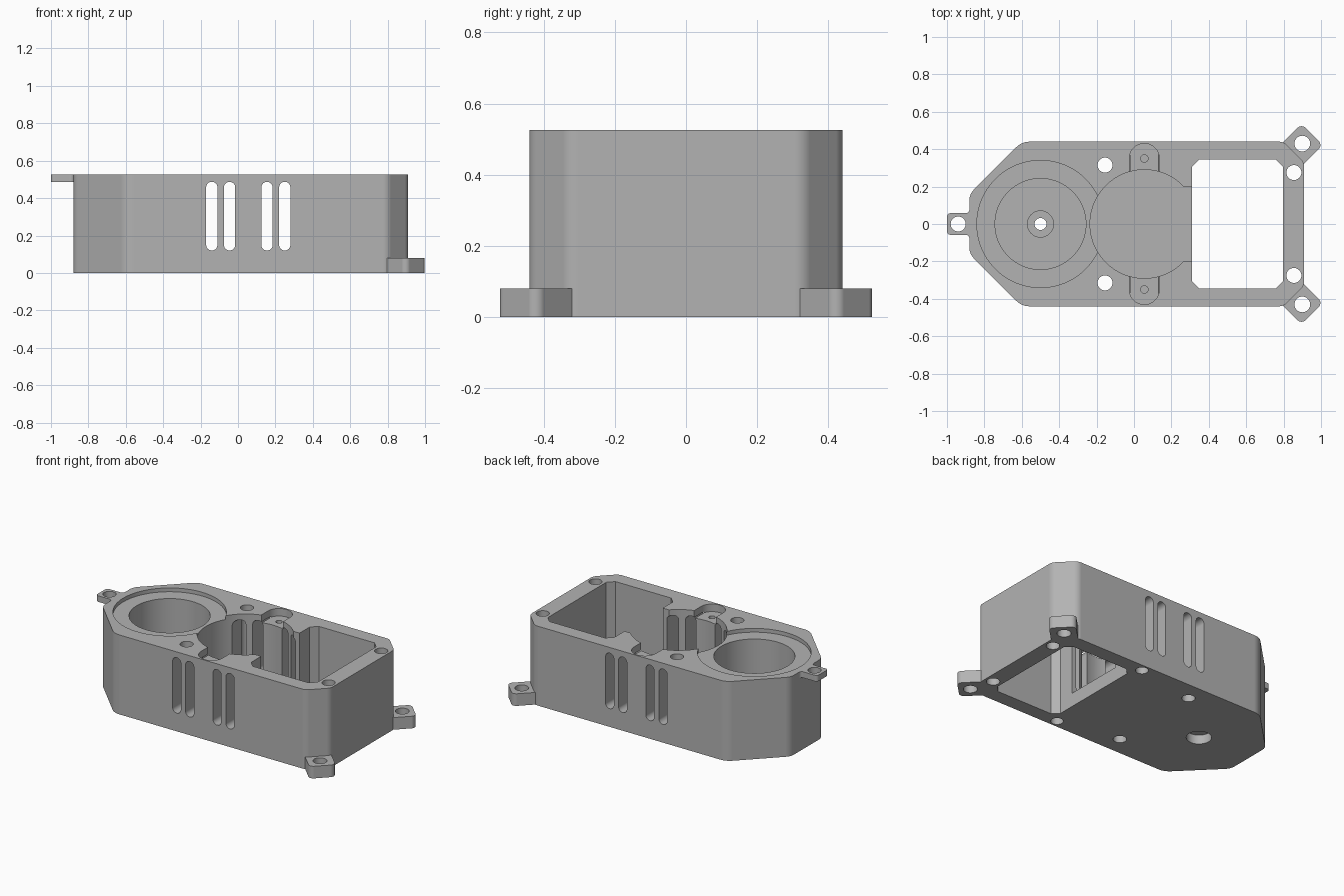
import bpy, bmesh, math
from mathutils import Vector

cube = bpy.data.objects.get("Cube")
if cube:
    bpy.data.objects.remove(cube, do_unlink=True)

HEIGHT = 0.525
TOP = 0.7      # cutters that open upwards end here
UNDER = -0.1   # cutters that open downwards start here

grey = bpy.data.materials.new("mid_grey")
grey.use_nodes = True
colour = (0.45, 0.45, 0.45, 1)
grey.diffuse_color = colour
grey.node_tree.nodes["Principled BSDF"].inputs["Base Color"].default_value = colour


def rounded(corners, steps=8):
    """Round each (x, y, radius) corner of a closed outline."""
    out = []
    for i, (x, y, r) in enumerate(corners):
        p = Vector((x, y))
        if r == 0:
            out.append(p)
            continue
        a = (Vector(corners[i - 1][:2]) - p).normalized()
        b = (Vector(corners[(i + 1) % len(corners)][:2]) - p).normalized()
        half = a.angle(b) / 2
        centre = p + (a + b).normalized() * (r / math.sin(half))
        start = p + a * (r / math.tan(half)) - centre
        end = p + b * (r / math.tan(half)) - centre
        for s in range(steps + 1):
            v = start.lerp(end, s / steps)
            out.append(centre + v.normalized() * r)
    return out


def prism(name, outline, low, high, upright=True):
    """Extrude an outline along z, or along y when not upright."""
    bm = bmesh.new()
    place = (lambda p, h: (p[0], p[1], h)) if upright else (lambda p, h: (p[0], h, p[1]))
    bottom = [bm.verts.new(place(p, low)) for p in outline]
    top = [bm.verts.new(place(p, high)) for p in outline]
    n = len(outline)
    bm.faces.new(bottom)
    bm.faces.new(top)
    for i in range(n):
        j = (i + 1) % n
        bm.faces.new((bottom[i], bottom[j], top[j], top[i]))
    bmesh.ops.recalc_face_normals(bm, faces=bm.faces)
    mesh = bpy.data.meshes.new(name)
    bm.to_mesh(mesh)
    bm.free()
    mesh.materials.append(grey)
    obj = bpy.data.objects.new(name, mesh)
    bpy.context.collection.objects.link(obj)
    return obj


def cylinder(name, x, y, r, low, high, sides=64):
    ring = [(x + r * math.cos(math.tau * i / sides), y + r * math.sin(math.tau * i / sides))
            for i in range(sides)]
    return prism(name, ring, low, high)


def mirrored(half):
    """Complete a symmetric outline from its +y half."""
    return half + [(x, -y, r) for x, y, r in reversed(half)]


def combine(base, parts, operation):
    """Apply one boolean per part, then drop the parts."""
    for part in parts:
        part.hide_render = True
        mod = base.modifiers.new(part.name, 'BOOLEAN')
        mod.operation = operation
        mod.solver = 'EXACT'
        mod.object = part
    graph = bpy.context.evaluated_depsgraph_get()
    mesh = bpy.data.meshes.new_from_object(base.evaluated_get(graph))
    base.modifiers.clear()
    base.data = mesh
    for part in parts:
        bpy.data.objects.remove(part, do_unlink=True)


# Main block with chamfered ends
housing = prism("housing", rounded(mirrored([
    (-0.88, 0.16, 0.08), (-0.6, 0.44, 0.1), (0.8, 0.44, 0.06), (0.91, 0.33, 0.06)])),
    0, HEIGHT)

# Mounting tab at the narrow end
additions = [prism("end_tab", rounded(mirrored([
    (-0.86, 0.085, 0), (-0.88, 0.085, 0), (-0.88, 0.058, 0.02), (-1, 0.058, 0.02)])),
    0.485, HEIGHT)]

# Diagonal mounting ears at the wide end
for side in (1, -1):
    ear = [((u + t) / math.sqrt(2), side * (u - t) / math.sqrt(2), r)
           for u, t, r in ((0.85, 0.255, 0), (1.012, 0.255, 0.03),
                           (1.012, 0.415, 0.03), (0.85, 0.415, 0))]
    additions.append(prism("ear", rounded(ear), 0, 0.08))
combine(housing, additions, 'UNION')

# Large bore, its rebate and the shaft hole
cuts = [
    cylinder("rebate", -0.5, 0, 0.34, 0.5, TOP, 96),
    cylinder("bore", -0.5, 0, 0.243, 0.14, TOP, 96),
    cylinder("bore_seat", -0.5, 0, 0.07, 0.11, TOP),
    cylinder("shaft_hole", -0.5, 0, 0.032, UNDER, TOP, 32),
    cylinder("under_seat", -0.5, 0, 0.075, UNDER, 0.06),
    cylinder("tab_hole", -0.94, 0, 0.04, UNDER, TOP, 32),
    # Round chamber, neck and through window
    cylinder("chamber", 0.055, 0, 0.29, 0.09, TOP, 96),
    prism("neck", [(0.15, -0.2), (0.36, -0.2), (0.36, 0.2), (0.15, 0.2)], 0.09, TOP),
    prism("window", rounded(mirrored([
        (0.31, 0.305, 0), (0.35, 0.345, 0), (0.757, 0.345, 0), (0.797, 0.305, 0)])),
        UNDER, TOP),
]

# Paired holes and recesses on both sides
for side in (1, -1):
    for x, y, r, low, high in ((-0.155, 0.315, 0.04, UNDER, TOP),
                               (0.855, 0.275, 0.04, UNDER, TOP),
                               (0.9, 0.43, 0.042, UNDER, TOP),
                               (0.266, 0.39, 0.038, UNDER, 0.08),
                               (0.055, 0.35, 0.02, 0.35, TOP)):
        cuts.append(cylinder("screw_hole", x, side * y, r, low, high, 32))
    pocket = [(-0.025, side * 0.2, 0), (-0.025, side * 0.43, 0.0795),
              (0.135, side * 0.43, 0.0795), (0.135, side * 0.2, 0)]
    cuts.append(prism("lug_pocket", rounded(pocket, 16), 0.475, TOP))

# Vent slots through both long walls
for x in (-0.14, -0.045, 0.155, 0.25):
    slot = [(x - 0.03, 0.12, 0.0295), (x + 0.03, 0.12, 0.0295),
            (x + 0.03, 0.487, 0.0295), (x - 0.03, 0.487, 0.0295)]
    cuts.append(prism("vent_slot", rounded(slot), -0.6, 0.6, upright=False))
combine(housing, cuts, 'DIFFERENCE')

# Smooth curved walls, keep the edges crisp
bpy.ops.object.select_all(action='DESELECT')
housing.select_set(True)
bpy.context.view_layer.objects.active = housing
bpy.ops.object.shade_smooth_by_angle(angle=math.radians(30))
weighted = housing.modifiers.new("even_normals", 'WEIGHTED_NORMAL')
weighted.keep_sharp = True
